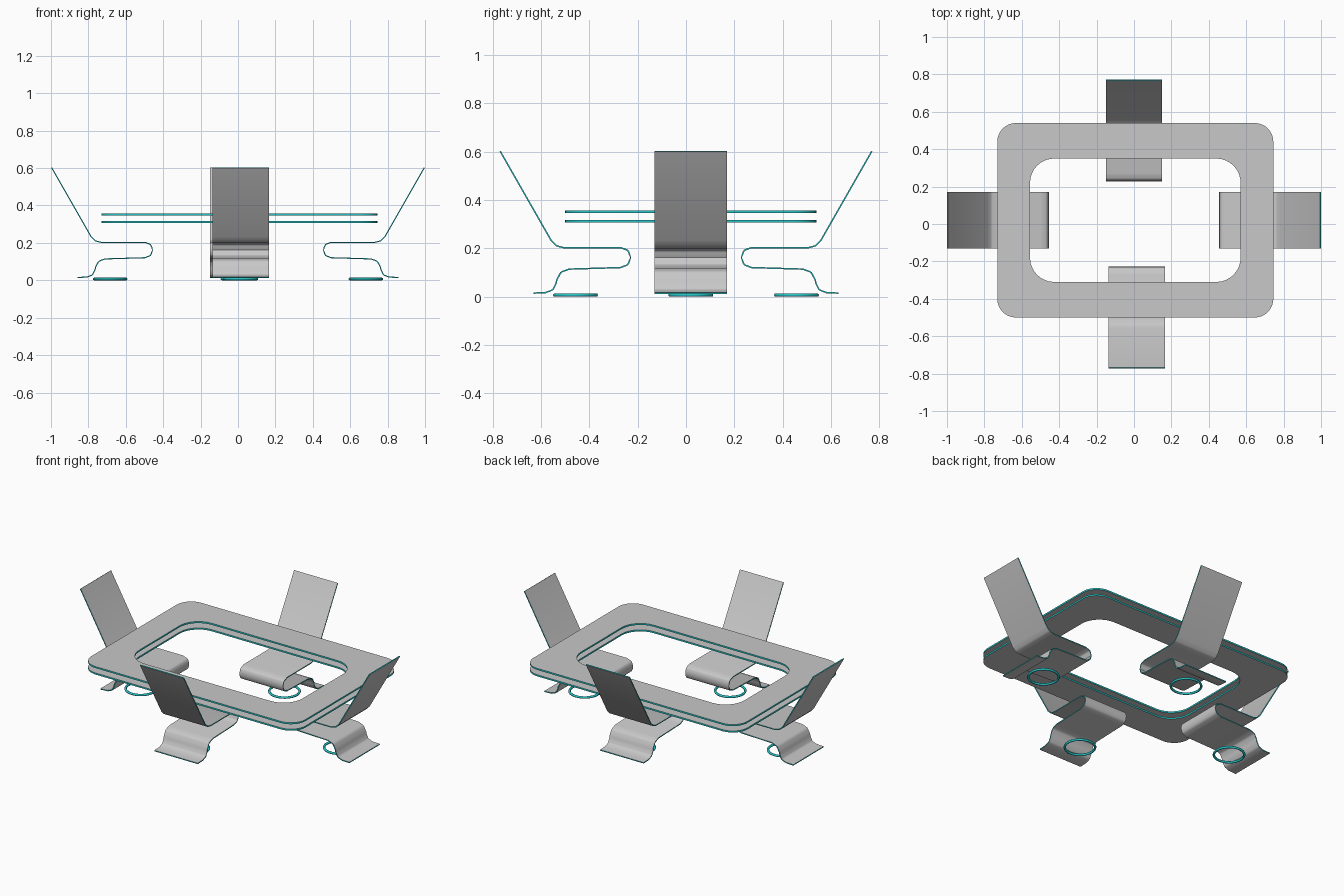
import bpy
import bmesh
from math import radians, cos, sin, pi
from mathutils import Vector, Matrix

old = bpy.data.objects.get("Cube")
if old:
    bpy.data.objects.remove(old, do_unlink=True)


def material(name, colour):
    m = bpy.data.materials.new(name)
    m.use_nodes = True
    m.diffuse_color = colour
    m.node_tree.nodes["Principled BSDF"].inputs["Base Color"].default_value = colour
    return m


grey = material("light grey", (0.58, 0.58, 0.58, 1))
teal = material("teal edge", (0.02, 0.56, 0.58, 1))


def rounded_path(corners, steps=8):
    """Open path with each inner corner (x, z, radius) replaced by a smooth bend."""
    path = [Vector(corners[0][:2])]
    for a, b, c in zip(corners, corners[1:], corners[2:]):
        p = Vector(b[:2])
        start = p + (Vector(a[:2]) - p).normalized() * b[2]
        end = p + (Vector(c[:2]) - p).normalized() * b[2]
        for i in range(steps + 1):
            t = i / steps
            k = 1.7 * t * (1 - t)  # pulls the bend close to a circular arc
            path.append(start.lerp(end, t) * (1 - k) + p * k)
    path.append(Vector(corners[-1][:2]))
    return path


def rounded_rect(x, y, r, steps=8):
    """Closed loop of a rounded rectangle with half sizes x and y."""
    loop = []
    for q, (sx, sy) in enumerate([(1, 1), (-1, 1), (-1, -1), (1, -1)]):
        for i in range(steps + 1):
            a = (q + i / steps) * pi / 2
            loop.append((sx * (x - r) + r * cos(a), sy * (y - r) + r * sin(a)))
    return loop


def sheet(name, rows, closed, thickness, matrix):
    """Thin sheet between two point rows, thickened with teal edges."""
    bm = bmesh.new()
    first, second = [[bm.verts.new(p) for p in row] for row in rows]
    n = len(first)
    for i in range(n if closed else n - 1):
        j = (i + 1) % n
        bm.faces.new((first[i], first[j], second[j], second[i]))
    bm.transform(matrix)
    mesh = bpy.data.meshes.new(name)
    bm.to_mesh(mesh)
    bm.free()
    mesh.materials.append(grey)
    mesh.materials.append(teal)
    ob = bpy.data.objects.new(name, mesh)
    bpy.context.collection.objects.link(ob)
    solid = ob.modifiers.new("thickness", 'SOLIDIFY')
    solid.thickness = thickness
    solid.offset = 0
    solid.material_offset_rim = 1
    bpy.ops.object.select_all(action='DESELECT')
    bpy.context.view_layer.objects.active = ob
    ob.select_set(True)
    bpy.ops.object.modifier_apply(modifier=solid.name)
    bpy.ops.object.shade_smooth_by_angle(angle=radians(35))


# Two stacked frame plates
outer = rounded_rect(0.738, 0.52, 0.1)
inner = rounded_rect(0.563, 0.33, 0.13)
for name, z in (("lower_frame", 0.312), ("upper_frame", 0.352)):
    rows = [[(x, y, 0) for x, y in loop] for loop in (outer, inner)]
    sheet(name, rows, True, 0.01, Matrix.Translation((0.007, 0.02, z)))

# Bent spring strips and the ring under each one
profile = rounded_path([
    (0.996, 0.602), (0.768, 0.203, 0.035), (0.456, 0.203, 0.042),
    (0.456, 0.122, 0.042), (0.755, 0.113, 0.045), (0.77, 0.019, 0.038),
    (0.858, 0.015)])

# name, direction, shift along it, sideways centre
sides = [("left", 0, 0, 0.02), ("right", 180, 0, -0.02),
         ("front", -90, -0.227, 0.015), ("back", 90, -0.227, 0)]
for name, angle, shift, side in sides:
    place = Matrix.Rotation(radians(angle), 4, 'Z') @ Matrix.Translation((shift, side, 0))
    rows = [[(p.x, y, p.y) for p in profile] for y in (-0.15, 0.15)]
    sheet(name + "_spring_strip", rows, False, 0.006, place)

    bpy.ops.mesh.primitive_torus_add(
        major_radius=0.086, minor_radius=0.007, major_segments=40, minor_segments=8,
        location=place @ Vector((0.684, 0, 0.007)))
    ring = bpy.context.object
    ring.name = name + "_base_ring"
    ring.data.materials.append(teal)
    bpy.ops.object.shade_smooth()
